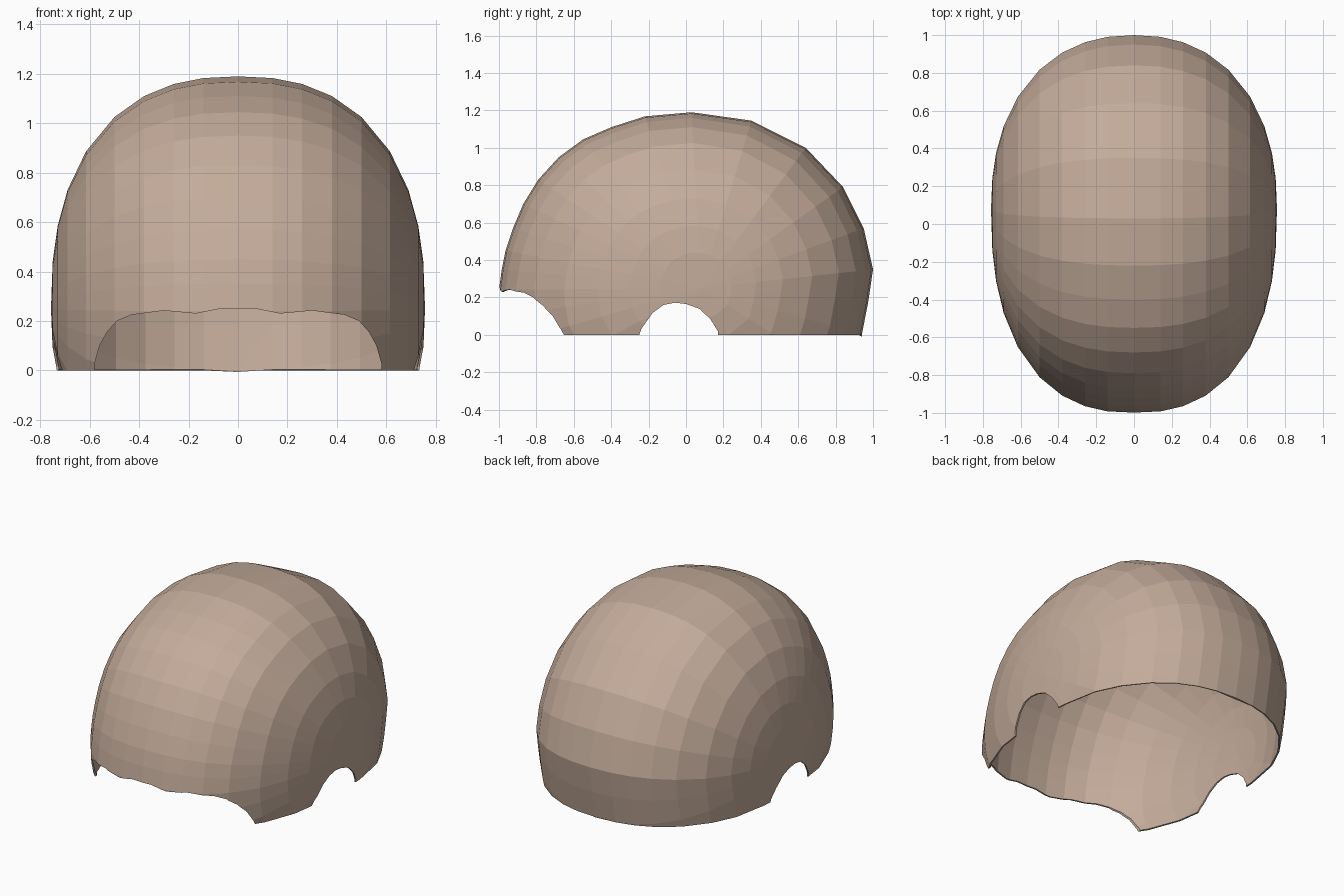
import bpy, bmesh, math

if "Cube" in bpy.data.objects:
    bpy.data.objects.remove(bpy.data.objects["Cube"])

# One flat skin-tan colour
tan = bpy.data.materials.new("warm_tan")
tan.diffuse_color = (0.55, 0.41, 0.325, 1)
tan.use_nodes = True
tan.node_tree.nodes["Principled BSDF"].inputs["Base Color"].default_value = tan.diffuse_color

W, CY, CZ = 0.757, 0.08, 0.25            # half width and ear-axis centre
# Centre-line profile (y, z), from back round over the top to the front and under
PROFILE = [(0.86, -0.25), (0.94, 0.0), (0.975, 0.18), (1.0, 0.35), (0.95, 0.57),
           (0.84, 0.79), (0.64, 1.0), (0.35, 1.145), (0.03, 1.19), (-0.22, 1.168),
           (-0.40, 1.11), (-0.55, 1.045), (-0.68, 0.95), (-0.79, 0.83), (-0.87, 0.70),
           (-0.925, 0.57), (-0.965, 0.45), (-0.985, 0.35), (-1.0, 0.24), (-0.99, 0.10),
           (-0.96, -0.05), (-0.85, -0.25), (-0.4, -0.5), (0.08, -0.6), (0.5, -0.5)]
XS = [0, 0.14, 0.26, 0.38, 0.50, 0.615, 0.69, 0.73, 0.75]
XS = [-x for x in reversed(XS[1:])] + XS


def make_object(name, bm):
    bmesh.ops.recalc_face_normals(bm, faces=bm.faces[:])
    me = bpy.data.meshes.new(name)
    bm.to_mesh(me)
    bm.free()
    ob = bpy.data.objects.new(name, me)
    bpy.context.collection.objects.link(ob)
    me.materials.append(tan)
    return ob


def prism(name, pts, a, b, place):
    """Closed prism: outline pts pushed from a to b along the axis set by place."""
    bm = bmesh.new()
    lo = [bm.verts.new(place(p, q, a)) for p, q in pts]
    hi = [bm.verts.new(place(p, q, b)) for p, q in pts]
    bm.faces.new(lo)
    bm.faces.new(hi)
    n = len(pts)
    for i in range(n):
        j = (i + 1) % n
        bm.faces.new((lo[i], lo[j], hi[j], hi[i]))
    ob = make_object(name, bm)
    ob.hide_render = True
    return ob


# Head dome: rings across x, meridians fanning out from the ear axis
bm = bmesh.new()
rings = []
for x in XS:
    ring = []
    for y, z in PROFILE:
        dy, dz = y - CY, z - CZ
        back = max(0, dy / math.hypot(dy, dz))
        n = 2.4 - 0.15 * back            # back is a little rounder
        f = (1 - (abs(x) / W) ** n) ** (1 / n)
        ring.append(bm.verts.new((x, CY + dy * f, CZ + dz * f)))
    rings.append(ring)
m = len(PROFILE)
for a, b in zip(rings, rings[1:]):
    for i in range(m):
        j = (i + 1) % m
        bm.faces.new((a[i], a[j], b[j], b[i]))
for ring, s in ((rings[0], -1), (rings[-1], 1)):
    pole = bm.verts.new((s * W, CY, CZ))
    for i in range(m):
        bm.faces.new((ring[i], ring[(i + 1) % m], pole))
bmesh.ops.recalc_face_normals(bm, faces=bm.faces[:])
# Flat open bottom
bmesh.ops.bisect_plane(bm, geom=bm.verts[:] + bm.edges[:] + bm.faces[:],
                       plane_co=(0, 0, 0), plane_no=(0, 0, 1), clear_inner=True)
dome = make_object("head_cap", bm)

# Ear notches (one cutter through both sides)
ear = [(-0.25, -0.1), (-0.25, 0), (-0.24, 0.03), (-0.18, 0.115), (-0.12, 0.16),
       (-0.06, 0.172), (0, 0.165), (0.07, 0.14), (0.13, 0.085), (0.17, 0.02), (0.18, -0.1)]
ear_cut = prism("ear_cutter", ear, -1, 1, lambda p, q, t: (t, p, q))

# Face opening below the forehead
half = [(0.58, -0.1), (0.58, 0.03), (0.56, 0.10), (0.53, 0.155), (0.49, 0.20), (0.43, 0.225),
        (0.30, 0.242), (0.17, 0.23), (0.07, 0.25)]
face = half + [(-x, z) for x, z in reversed(half)]
face_cut = prism("face_cutter", face, -1.3, -0.4, lambda p, q, t: (p, t, q))

# Thin shell, then cut the openings
bpy.context.view_layer.objects.active = dome
dome.select_set(True)
shell = dome.modifiers.new("shell", 'SOLIDIFY')
shell.thickness = 0.01
shell.offset = -1
bpy.ops.object.modifier_apply(modifier="shell")
for cutter in (ear_cut, face_cut):
    mod = dome.modifiers.new("cut", 'BOOLEAN')
    mod.operation = 'DIFFERENCE'
    mod.solver = 'EXACT'
    mod.object = cutter
    bpy.ops.object.modifier_apply(modifier=mod.name)
    bpy.data.objects.remove(cutter)
